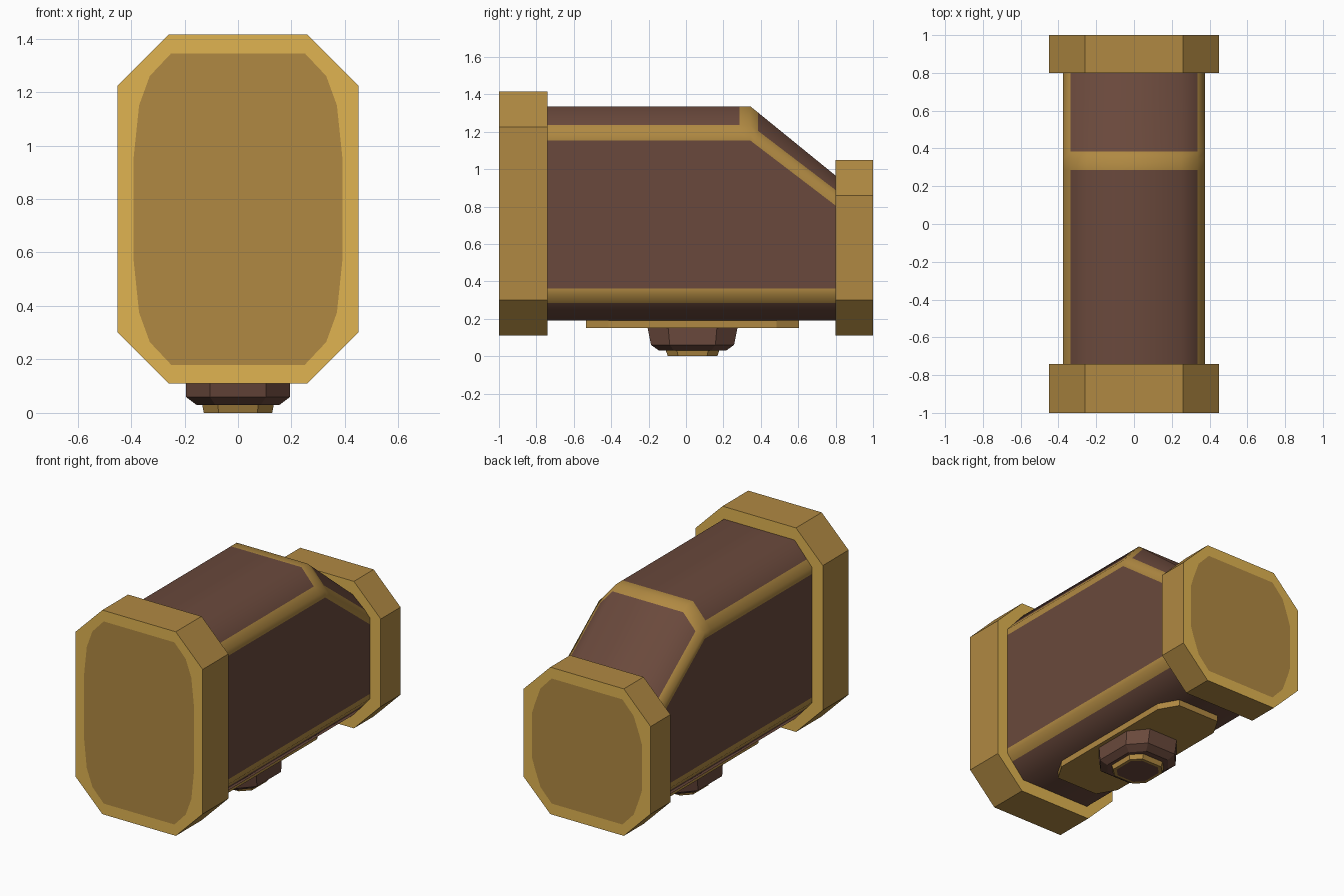
import bpy, bmesh

if "Cube" in bpy.data.objects:
    bpy.data.objects.remove(bpy.data.objects["Cube"])


def material(name, rgb):
    m = bpy.data.materials.new(name)
    m.diffuse_color = [((c / 255 + 0.055) / 1.055) ** 2.4 for c in rgb] + [1]
    m.use_nodes = True
    m.node_tree.nodes["Principled BSDF"].inputs["Base Color"].default_value = m.diffuse_color
    return m


MATS = [material("brown", (106, 73, 60)),
        material("gold", (176, 137, 66)),
        material("light_gold", (224, 180, 81))]
BROWN, GOLD, LIGHT = 0, 1, 2


def mirrored(quarter):
    """Closed outline from its upper right quarter, clockwise from the top."""
    return (quarter + [(x, -h) for x, h in reversed(quarter)]
            + [(-x, -h) for x, h in quarter]
            + [(-x, h) for x, h in reversed(quarter)])


def loft(name, rings, colour, ends, smooth=False):
    """Skin through rings; colour(row, segment) gives a material index."""
    bm = bmesh.new()
    vs = [[bm.verts.new(p) for p in r] for r in rings]
    n = len(rings[0])
    for i in range(len(vs) - 1):
        for j in range(n):
            k = (j + 1) % n
            f = bm.faces.new((vs[i][j], vs[i][k], vs[i + 1][k], vs[i + 1][j]))
            f.material_index = colour(i, j)
    for ring, c in zip((vs[0], vs[-1]), ends):
        bm.faces.new(ring).material_index = c
    bmesh.ops.recalc_face_normals(bm, faces=bm.faces)
    for f in bm.faces:
        f.smooth = smooth and len(f.verts) == 4
    me = bpy.data.meshes.new(name)
    bm.to_mesh(me)
    bm.free()
    for m in MATS:
        me.materials.append(m)
    ob = bpy.data.objects.new(name, me)
    bpy.context.collection.objects.link(ob)
    return ob


# End caps: chamfered blocks, light rims around a worn darker panel
def cap(name, y_in, y_out, z0, z1):
    H, cz = (z1 - z0) / 2, (z0 + z1) / 2
    outer = mirrored([(0.26, H), (0.355, H - 0.095), (0.45, H - 0.19), (0.45, H - 0.29)])
    panel = mirrored([(0.25, H - 0.07), (0.33, H - 0.155),
                      (0.37, H - 0.265), (0.39, H - 0.70 * H)])
    rings = [[(x, y, cz + h) for x, h in o]
             for o, y in ((outer, y_in), (outer, y_out), (panel, y_out))]
    loft(name, rings, lambda i, j: GOLD if i == 0 else LIGHT, (LIGHT, GOLD))


cap("front_cap", -0.74, -1.0, 0.11, 1.415)
cap("back_cap", 0.80, 1.0, 0.11, 1.05)


# Body: chamfered tube with a sloped rear top and gold worn edges
def body_ring(y):
    t = max(0, (y - 0.345) / 0.455)
    top, edge = 1.335 - 0.37 * t, 1.192 - 0.347 * t
    right = [(0.25, top), (0.337, edge + 0.043), (0.375, edge), (0.375, edge - 0.04),
             (0.375, 0.362), (0.375, 0.33), (0.337, 0.285), (0.25, 0.19)]
    pts = right + [(-x, z) for x, z in reversed(right)]
    return [(x, y, z) for x, z in pts]


def body_colour(row, seg):
    worn_edge = seg in (1, 2, 4, 5, 9, 10, 12, 13)
    ridge = row in (1, 2) and seg in (0, 14, 15)
    return GOLD if worn_edge or ridge else BROWN


loft("body", [body_ring(y) for y in (-0.75, 0.285, 0.345, 0.385, 0.805)],
     body_colour, (BROWN, BROWN), smooth=True)


# Underside mount: plate, boss and small tip
def flat_ring(rx, ry, cx, cy, z):
    return [(x, y + 0.035, z) for x, y in mirrored([(rx - cx, ry), (rx, ry - cy)])]


loft("mount_plate", [flat_ring(0.22, 0.57, 0.07, 0.12, z) for z in (0.20, 0.15)],
     lambda i, j: GOLD, (GOLD, GOLD))
loft("mount_boss", [flat_ring(0.195, 0.24, 0.09, 0.11, 0.15),
                    flat_ring(0.195, 0.222, 0.09, 0.10, 0.06),
                    flat_ring(0.155, 0.18, 0.07, 0.08, 0.03)],
     lambda i, j: BROWN, (BROWN, BROWN))
loft("mount_tip", [flat_ring(0.135, 0.145, 0.06, 0.06, 0.035),
                   flat_ring(0.128, 0.132, 0.055, 0.055, 0.0),
                   flat_ring(0.11, 0.114, 0.048, 0.048, 0.0)],
     lambda i, j: GOLD, (BROWN, BROWN))
